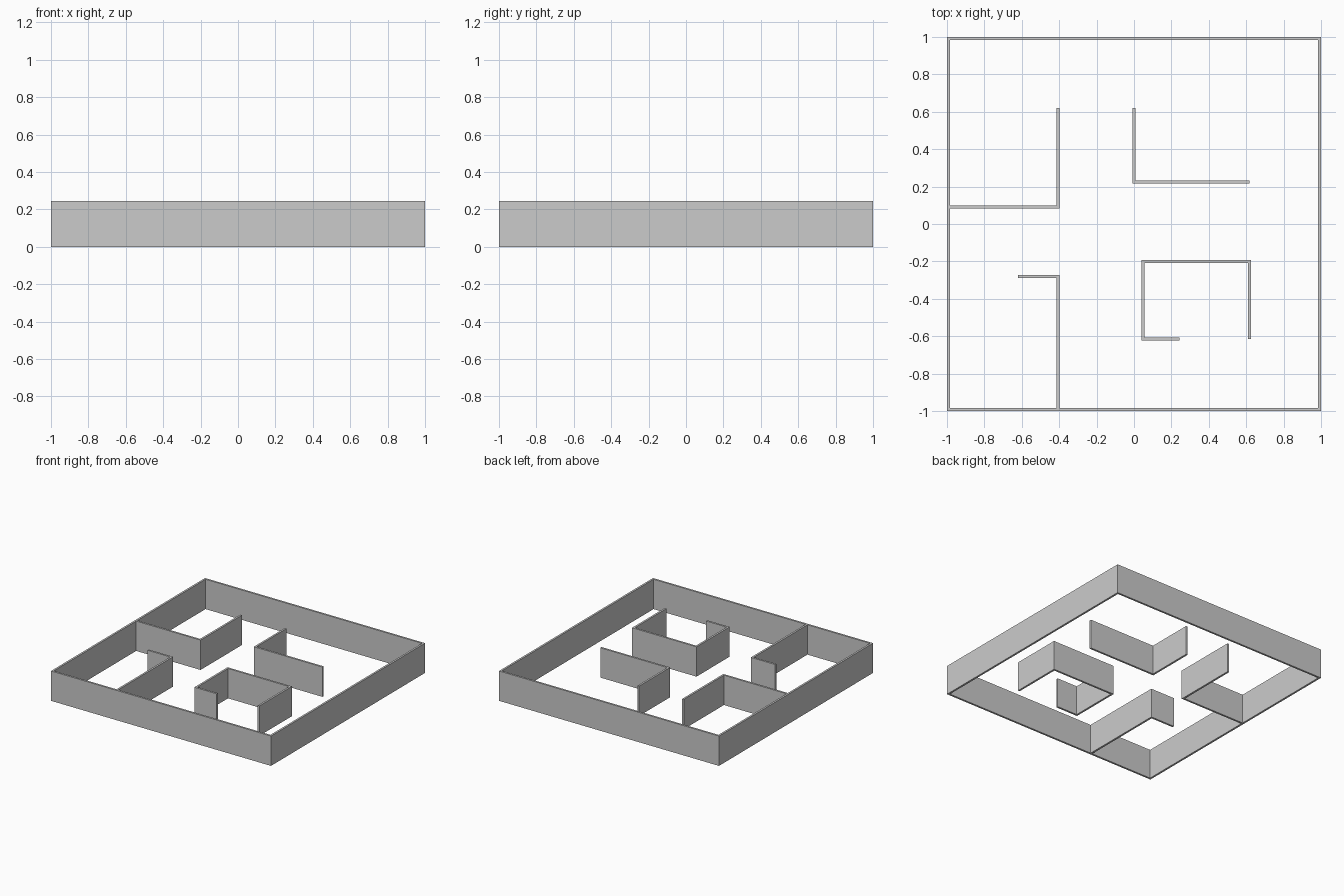
import bpy, bmesh
from mathutils import Vector

if "Cube" in bpy.data.objects:
    bpy.data.objects.remove(bpy.data.objects["Cube"])

HEIGHT = 0.245
THICK = 0.016


def wall(name, points, closed=False):
    """Extrude a mitred wall of constant thickness along a centre-line path."""
    pts = [Vector(p) for p in points]
    n = len(pts)
    bm = bmesh.new()
    rows = []
    for i, p in enumerate(pts):
        normals = []
        for a, b in ((i - 1, i), (i, i + 1)):
            if closed or (a >= 0 and b < n):
                d = (pts[b % n] - pts[a % n]).normalized()
                normals.append(Vector((-d.y, d.x)))
        m = sum(normals, Vector((0, 0))).normalized()
        m *= THICK / 2 / m.dot(normals[0])
        l, r = p + m, p - m
        rows.append([bm.verts.new((q.x, q.y, z))
                     for q, z in ((l, 0), (r, 0), (r, HEIGHT), (l, HEIGHT))])
    # sides, top and bottom
    for i in range(n if closed else n - 1):
        a, b = rows[i], rows[(i + 1) % n]
        for k in range(4):
            j = (k + 1) % 4
            bm.faces.new((a[k], a[j], b[j], b[k]))
    # end caps
    if not closed:
        bm.faces.new(rows[0])
        bm.faces.new(rows[-1])
    bmesh.ops.recalc_face_normals(bm, faces=bm.faces[:])
    me = bpy.data.meshes.new(name)
    bm.to_mesh(me)
    bm.free()
    ob = bpy.data.objects.new(name, me)
    bpy.context.collection.objects.link(ob)
    return ob


# outer boundary
E = 1 - THICK / 2
wall("outer_wall", [(-E, -E), (E, -E), (E, E), (-E, E)], closed=True)

# inner partitions
wall("back_left_partition", [(-E, 0.092), (-0.407, 0.092), (-0.407, 0.62)])
wall("back_right_partition", [(0, 0.62), (0, 0.224), (0.617, 0.224)])
wall("front_left_partition", [(-0.62, -0.28), (-0.407, -0.28), (-0.407, -E)])
wall("front_right_partition", [(0.242, -0.614), (0.047, -0.614), (0.047, -0.2),
                               (0.617, -0.2), (0.617, -0.614)])
